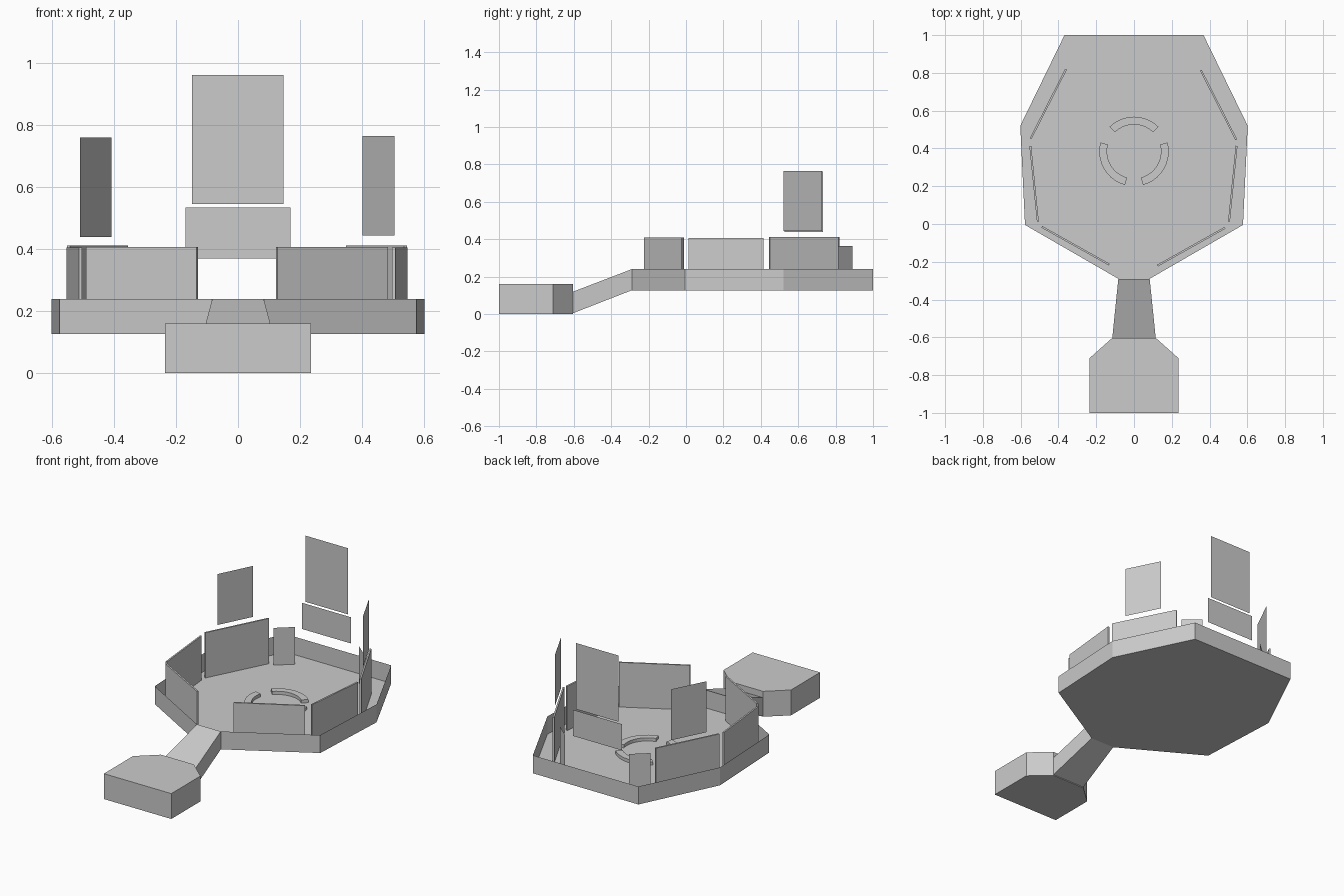
import bpy, bmesh
from math import cos, sin, radians

if "Cube" in bpy.data.objects:
    bpy.data.objects.remove(bpy.data.objects["Cube"])


def make(name, verts, faces):
    bm = bmesh.new()
    vs = [bm.verts.new(v) for v in verts]
    for f in faces:
        bm.faces.new([vs[i] for i in f])
    bmesh.ops.recalc_face_normals(bm, faces=bm.faces)
    me = bpy.data.meshes.new(name)
    bm.to_mesh(me)
    bm.free()
    ob = bpy.data.objects.new(name, me)
    bpy.context.collection.objects.link(ob)
    return ob


def prism(name, outline, z0, z1, top=True):
    """Extrude an outline upward, optionally leaving the top open."""
    n = len(outline)
    verts = [(x, y, z) for z in (z0, z1) for x, y in outline]
    faces = [(i, (i + 1) % n, n + (i + 1) % n, n + i) for i in range(n)]
    faces.append(tuple(reversed(range(n))))
    if top:
        faces.append(tuple(range(n, 2 * n)))
    return make(name, verts, faces)


def sheet(name, a, b, z0, z1):
    """Upright flat panel between two plan points."""
    return make(name, [(*a, z0), (*b, z0), (*b, z1), (*a, z1)], [(0, 1, 2, 3)])


def slab(name, a, b, z0, z1, t=0.01):
    """Upright panel with thickness."""
    dx, dy = b[0] - a[0], b[1] - a[1]
    d = (dx * dx + dy * dy) ** 0.5
    nx, ny = -dy / d * t / 2, dx / d * t / 2
    return prism(name, [(a[0] + nx, a[1] + ny), (a[0] - nx, a[1] - ny),
                        (b[0] - nx, b[1] - ny), (b[0] + nx, b[1] + ny)], z0, z1)


def mirrored(half):
    return half + [(-x, y) for x, y in reversed(half)]


# Open tray platform
prism("platform_tray", mirrored([(0.083, -0.29), (0.577, -0.005), (0.602, 0.52), (0.368, 1.0)]),
      0.127, 0.24, top=False)

# Entrance pad
prism("entrance_pad", mirrored([(0.235, -1.0), (0.235, -0.71), (0.115, -0.603)]), 0, 0.16)

# Sloping ramp
lo, hi = (-0.603, 0.005, 0.12, 0.115), (-0.29, 0.127, 0.24, 0.083)
ramp = [(s * w, y, z) for y, z0, z1, w in (lo, hi) for s, z in ((-1, z0), (1, z0), (1, z1), (-1, z1))]
make("ramp", ramp, [(0, 1, 2, 3), (4, 5, 6, 7), (0, 1, 5, 4), (1, 2, 6, 5), (2, 3, 7, 6), (3, 0, 4, 7)])

# Side panels, low row and raised screens
for side, s, off in (("right", 1, 0.0), ("left", -1, -0.006)):
    def p(x, y):
        return (s * x + off, y)
    k = 0.005 if s < 0 else 0.0
    slab(f"front_panel_{side}", p(0.125, -0.22 + k), p(0.482, -0.02 + k), 0.127, 0.408)
    slab(f"side_panel_{side}", p(0.503, 0.013), p(0.543, 0.414), 0.127, 0.406)
    slab(f"rear_panel_{side}", p(0.541, 0.447 + k), p(0.354, 0.814 + k), 0.127, 0.412)
    sheet(f"raised_screen_{side}", p(0.505, 0.522 + k), p(0.402, 0.728 + k), 0.445 - k, 0.766 - k)
    sheet(f"small_rear_panel_{side}", p(0.312, 0.81), p(0.22, 0.89), 0.13, 0.365)

# Rear screens
sheet("rear_lower_screen", (-0.17, 0.882), (0.17, 0.882), 0.37, 0.535)
sheet("rear_upper_screen", (-0.148, 0.885), (0.147, 0.885), 0.546, 0.963)

# Three-part floor ring
for i in range(3):
    angles = [radians(45 + 120 * i + 90 * j / 10) for j in range(11)]
    arc = [(0.184 * cos(a), 0.384 + 0.184 * sin(a)) for a in angles]
    arc += [(0.143 * cos(a), 0.384 + 0.143 * sin(a)) for a in reversed(angles)]
    prism(f"floor_ring_segment_{i + 1}", arc, 0.127, 0.147)
